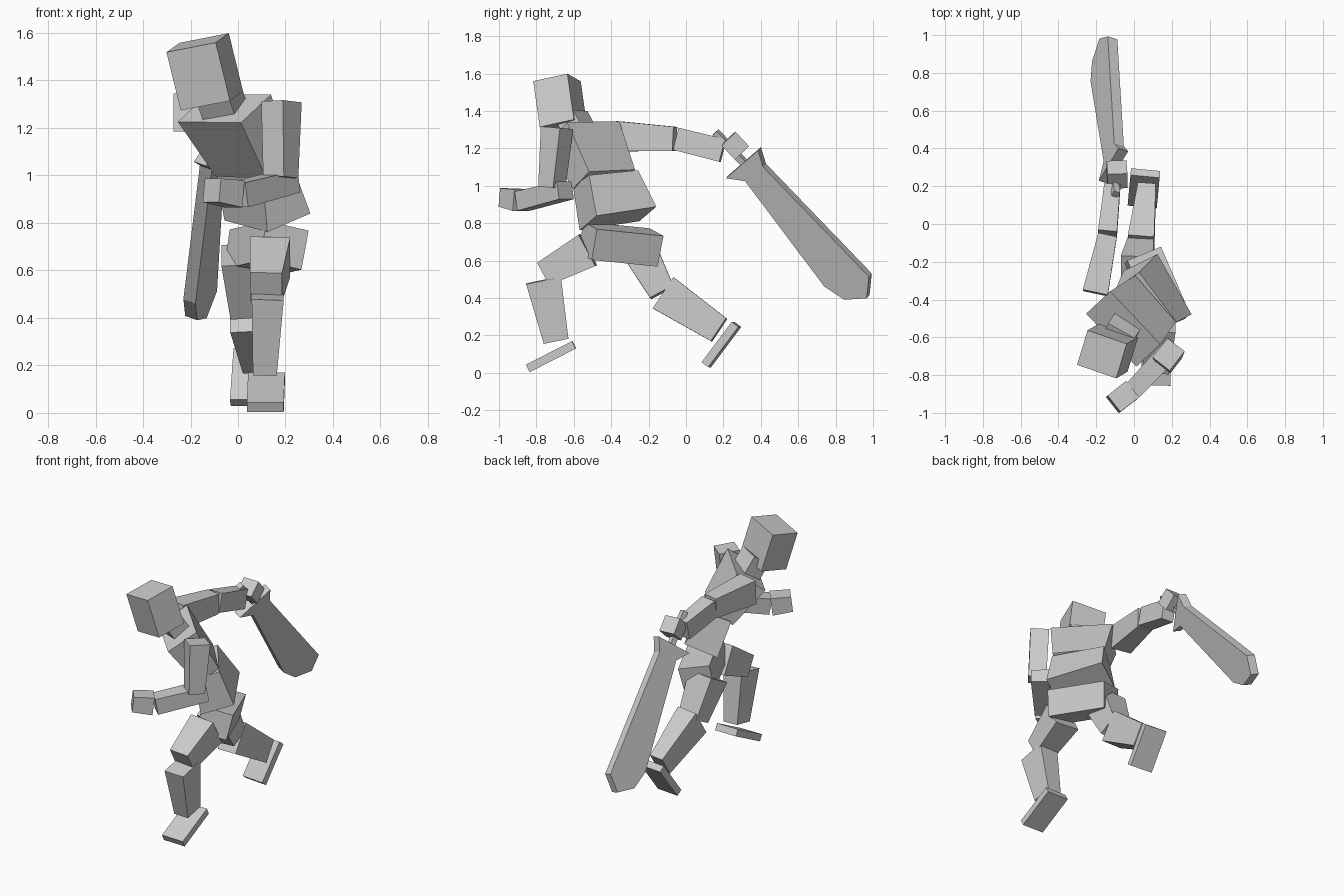
import bpy, bmesh
from mathutils import Vector as V


def mesh_object(name, rings):
    """Closed solid from two matching end rings."""
    bm = bmesh.new()
    a, b = [[bm.verts.new(p) for p in ring] for ring in rings]
    n = len(a)
    bm.faces.new(a)
    bm.faces.new(b[::-1])
    for i in range(n):
        j = (i + 1) % n
        bm.faces.new((a[i], b[i], b[j], a[j]))
    bmesh.ops.recalc_face_normals(bm, faces=bm.faces)
    me = bpy.data.meshes.new(name)
    bm.to_mesh(me)
    bm.free()
    ob = bpy.data.objects.new(name, me)
    bpy.context.collection.objects.link(ob)
    return ob


def block(name, c0, c1, size0, size1, right=(1, 0, 0), right1=None):
    """Tapered box from c0 to c1; sizes are (width along right, depth)."""
    c0, c1 = V(c0), V(c1)
    axis = (c1 - c0).normalized()
    rings = []
    for c, (w, d), r in ((c0, size0, right), (c1, size1, right1 or right)):
        r = V(r)
        r = (r - axis * r.dot(axis)).normalized()
        f = axis.cross(r)
        rings.append([c + r * (w / 2 * i) + f * (d / 2 * j)
                      for i, j in ((-1, -1), (1, -1), (1, 1), (-1, 1))])
    return mesh_object(name, rings)


# head and neck
block("head", (-.17, -.69, 1.559), (-.11, -.655, 1.314), (.223, .195), (.223, .195), (.21, -.07, .03))
block("neck", (-.09, -.61, 1.37), (-.045, -.54, 1.24), (.16, .12), (.16, .12), (.24, -.14, .02))

# twisted torso
block("chest", (-.057, -.5555, 1.283), (.0635, -.438, 1.036), (.386, .21), (.327, .16),
      (.262, -.28, 0), (.21, -.25, 0))
block("abdomen", (.065, -.43, 1.04), (.124, -.364, .825), (.33, .16), (.37, .217),
      (.2, -.27, -.02), (.175, -.322, -.032))
block("hips", (.131, -.335, .77), (.105, -.363, .605), (.39, .197), (.385, .19), (.157, -.35, .06))

# leading leg
block("front_thigh", (.135, -.525, .657), (.118, -.76, .53), (.17, .19), (.135, .137))
block("front_shin", (.125, -.762, .495), (.113, -.695, .17), (.135, .19), (.10, .135))
block("front_foot", (.12, -.598, .15), (.115, -.845, .024), (.155, .045), (.155, .045))

# trailing leg
block("rear_thigh", (.015, -.255, .668), (.037, -.128, .43), (.17, .19), (.137, .139))
block("rear_shin", (.037, -.118, .425), (.068, .177, .229), (.14, .20), (.095, .147))
block("rear_foot", (.06, .27, .259), (.045, .108, .043), (.155, .045), (.155, .045), (1, -.1, 0))

# forward arm
block("front_upper_arm", (.183, -.69, 1.31), (.18, -.717, .99), (.115, .13), (.11, .10), (.09, -.07, 0))
block("front_forearm", (.215, -.645, .975), (0, -.875, .918), (.115, .095), (.10, .105), (.075, -.07, 0))
block("front_hand", (-.012, -.878, .922), (-.11, -.955, .937), (.112, .115), (.11, .10), (.075, -.08, 0))

# arm swung back
block("rear_upper_arm", (-.205, -.365, 1.265), (-.14, -.06, 1.25), (.135, .16), (.10, .13))
block("rear_forearm", (-.14, -.05, 1.25), (-.115, .197, 1.188), (.10, .122), (.085, .126))

# club frame: along the shaft, across the blade, through its thickness
grip = V((-.09, .262, 1.215))
along = V((-.05, .68, -.73)).normalized()
across = V((.42, .73 * .91, .68 * .91))
across = (across - along * across.dot(along)).normalized()
thick = along.cross(across)


def at(s, w):
    return grip + along * s + across * (w / .92)


block("rear_hand", at(-.052, 0), at(.052, 0), (.105, .105), (.105, .105))
block("club_handle", at(-.123, -.028), at(.15, -.028), (.035, .035), (.035, .035), across)
outline = [(.10, .085), (.184, .044), (1.0, .058), (1.078, -.03),
           (1.005, -.124), (.881, -.155), (.177, -.08), (.097, -.145)]
mesh_object("club_blade", [[at(*p) + thick * t for p in outline] for t in (-.028, .028)])
